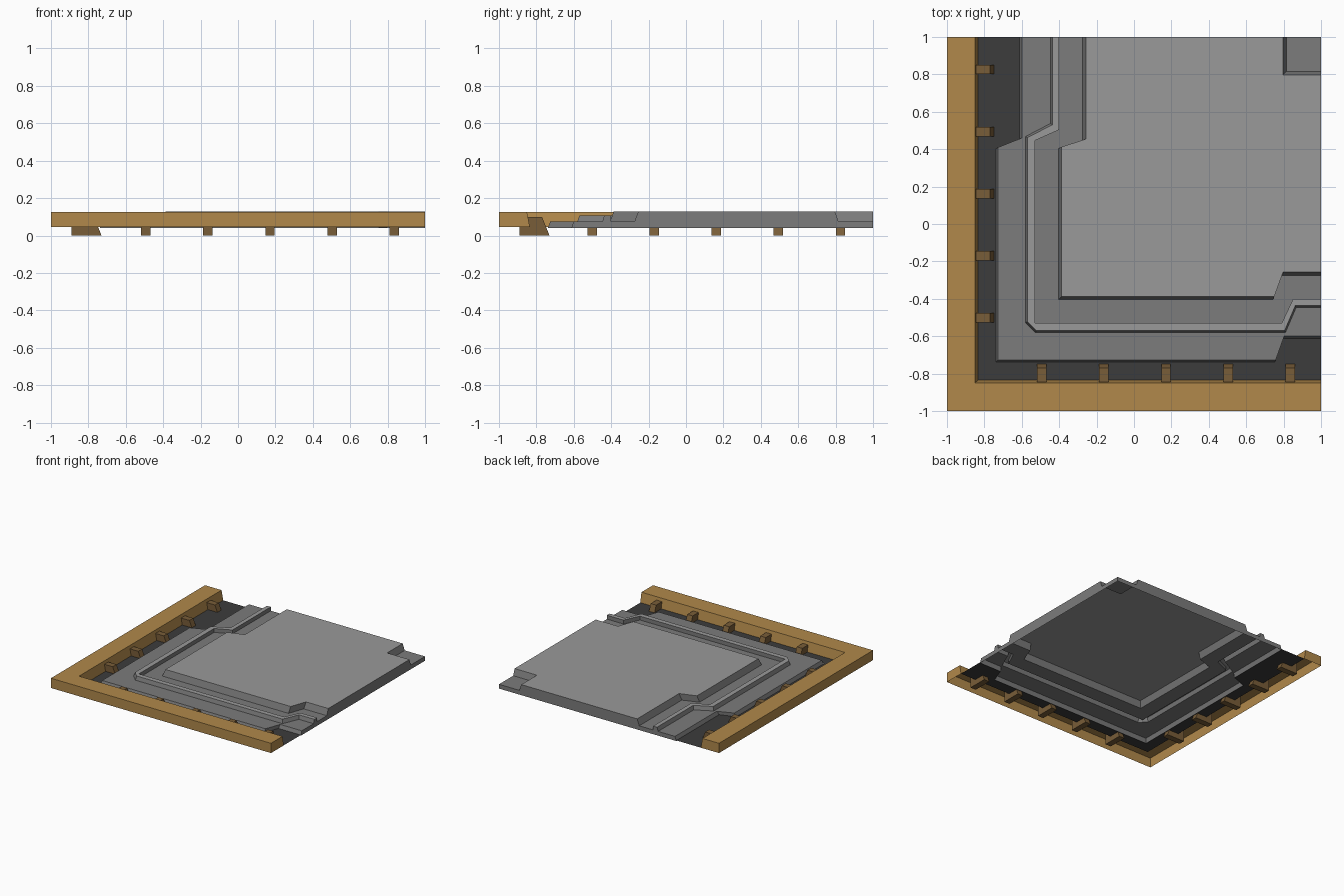
import bpy, bmesh

if "Cube" in bpy.data.objects:
    bpy.data.objects.remove(bpy.data.objects["Cube"])

def material(name, rgb):
    m = bpy.data.materials.new(name)
    m.diffuse_color = (*rgb, 1)
    m.use_nodes = True
    m.node_tree.nodes["Principled BSDF"].inputs["Base Color"].default_value = m.diffuse_color
    return m

LIGHT = material("light_grey", (0.32, 0.32, 0.32))
MID = material("mid_grey", (0.20, 0.20, 0.20))
DARK = material("dark_grey", (0.045, 0.045, 0.045))
TAN = material("tan", (0.44, 0.25, 0.07))
BROWN = material("brown", (0.19, 0.11, 0.04))


class Sheet:
    """Collects faces, then welds them into one upward-facing object."""
    def __init__(self, name, mats):
        self.name, self.mats, self.bm = name, mats, bmesh.new()

    def face(self, pts, mat=0):
        f = self.bm.faces.new([self.bm.verts.new(p) for p in pts])
        f.material_index = mat

    def strip(self, a, za, b, zb, mat=0):
        for i in range(len(a) - 1):
            self.face([(*a[i], za), (*a[i + 1], za), (*b[i + 1], zb), (*b[i], zb)], mat)

    def finish(self):
        bm = self.bm
        bmesh.ops.remove_doubles(bm, verts=bm.verts, dist=1e-4)
        bmesh.ops.dissolve_degenerate(bm, edges=bm.edges, dist=1e-4)
        bmesh.ops.recalc_face_normals(bm, faces=bm.faces)
        bm.normal_update()
        if sum(f.normal.z * f.calc_area() for f in bm.faces) < 0:
            bmesh.ops.reverse_faces(bm, faces=bm.faces)
        me = bpy.data.meshes.new(self.name)
        bm.to_mesh(me)
        bm.free()
        ob = bpy.data.objects.new(self.name, me)
        bpy.context.collection.objects.link(ob)
        for m in self.mats:
            me.materials.append(m)


def path(lo, hi, j1, j2, k2, k1, c=0):
    """L-shaped outline with a jog near each end and an optional corner chamfer."""
    return [(hi, 1), (hi, j1), (lo, j2), (lo, lo + c), (lo + c, lo),
            (k2, lo), (k1, hi), (1, hi)]


ZB, ZF, ZP, ZR, ZT = 0.04, 0.045, 0.075, 0.107, 0.127
floor_edge = path(-.835, -.835, .44, .40, .75, .80)
step_lo = path(-.738, -.613, .445, .402, .752, .796)
step_hi = path(-.726, -.60, .452, .410, .758, .803)
rib_out_lo = path(-.580, -.447, .537, .468, .810, .867, .053)
rib_out_hi = path(-.570, -.437, .530, .462, .805, .862, .048)
rib_in = path(-.530, -.402, .503, .446, .790, .850)
top_lo = path(-.405, -.275, .447, .402, .743, .790)
top_hi = path(-.388, -.256, .455, .412, .750, .798)

# dark floor between the frame and the stepped panel
s = Sheet("dark_floor", [DARK])
s.strip(floor_edge, ZF, step_lo, ZF)
s.finish()

# stepped panel: outer step, raised rib, inner step, top plate
s = Sheet("stepped_panel", [MID, LIGHT])
rings = [(step_lo, ZB), (step_hi, ZP), (rib_out_lo, ZP), (rib_out_hi, ZR),
         (rib_in, ZR), (rib_in, ZP), (top_lo, ZP), (top_hi, ZT)]
for i, ((a, za), (b, zb)) in enumerate(zip(rings, rings[1:])):
    s.strip(a, za, b, zb, 1 if i == 3 else 0)
# corner recess
notch_hi = [(1, .797), (.797, .797), (.797, 1)]
notch_lo = [(1, .815), (.815, .815), (.815, 1)]
outline = top_hi[:3] + top_hi[4:] + notch_hi
s.face([(*p, ZT) for p in outline], 1)
s.strip(notch_hi, ZT, notch_lo, ZP)
s.face([(*p, ZP) for p in notch_lo + [(1, 1)]])
# side walls on the two cut edges
profile = [(r[-1][1], z) for r, z in rings]
profile += [(.797, ZT), (.815, ZP), (1, ZP), (1, ZB)]
s.face([(1, t, z) for t, z in profile])
s.face([(t, 1, z) for t, z in profile])
s.finish()

# L-shaped frame, open underneath, with capped ends
def corner(d):
    return [(d, 1), (d, d), (1, d)]

s = Sheet("frame", [TAN])
frame = [(-1, ZF), (-1, .125), (-.85, .125), (-.835, ZF)]
for (a, za), (b, zb) in zip(frame, frame[1:]):
    s.strip(corner(a), za, corner(b), zb)
s.face([(1, t, z) for t, z in frame])
s.face([(t, 1, z) for t, z in frame])
s.finish()

# wedge brackets under both frame sides
wedge = [(-.89, 0), (-.73, 0), (-.77, .10), (-.89, .10)]

def bracket(name, centre, swap):
    s = Sheet(name, [BROWN])
    def put(t, along, z):
        return (t, along, z) if swap else (along, t, z)
    a, b = centre - .025, centre + .025
    for w in (a, b):
        s.face([put(t, w, z) for t, z in wedge])
    for i in range(4):
        (t0, z0), (t1, z1) = wedge[i], wedge[(i + 1) % 4]
        s.face([put(t0, a, z0), put(t1, a, z1), put(t1, b, z1), put(t0, b, z0)])
    bm = s.bm
    bmesh.ops.remove_doubles(bm, verts=bm.verts, dist=1e-4)
    bmesh.ops.recalc_face_normals(bm, faces=bm.faces)
    if bm.calc_volume(signed=True) < 0:
        bmesh.ops.reverse_faces(bm, faces=bm.faces)
    me = bpy.data.meshes.new(name)
    bm.to_mesh(me)
    bm.free()
    me.materials.append(BROWN)
    bpy.context.collection.objects.link(bpy.data.objects.new(name, me))

for i in range(5):
    bracket(f"front_bracket_{i + 1}", -.493 + .332 * i, False)
    bracket(f"left_bracket_{i + 1}", -.502 + .332 * i, True)
